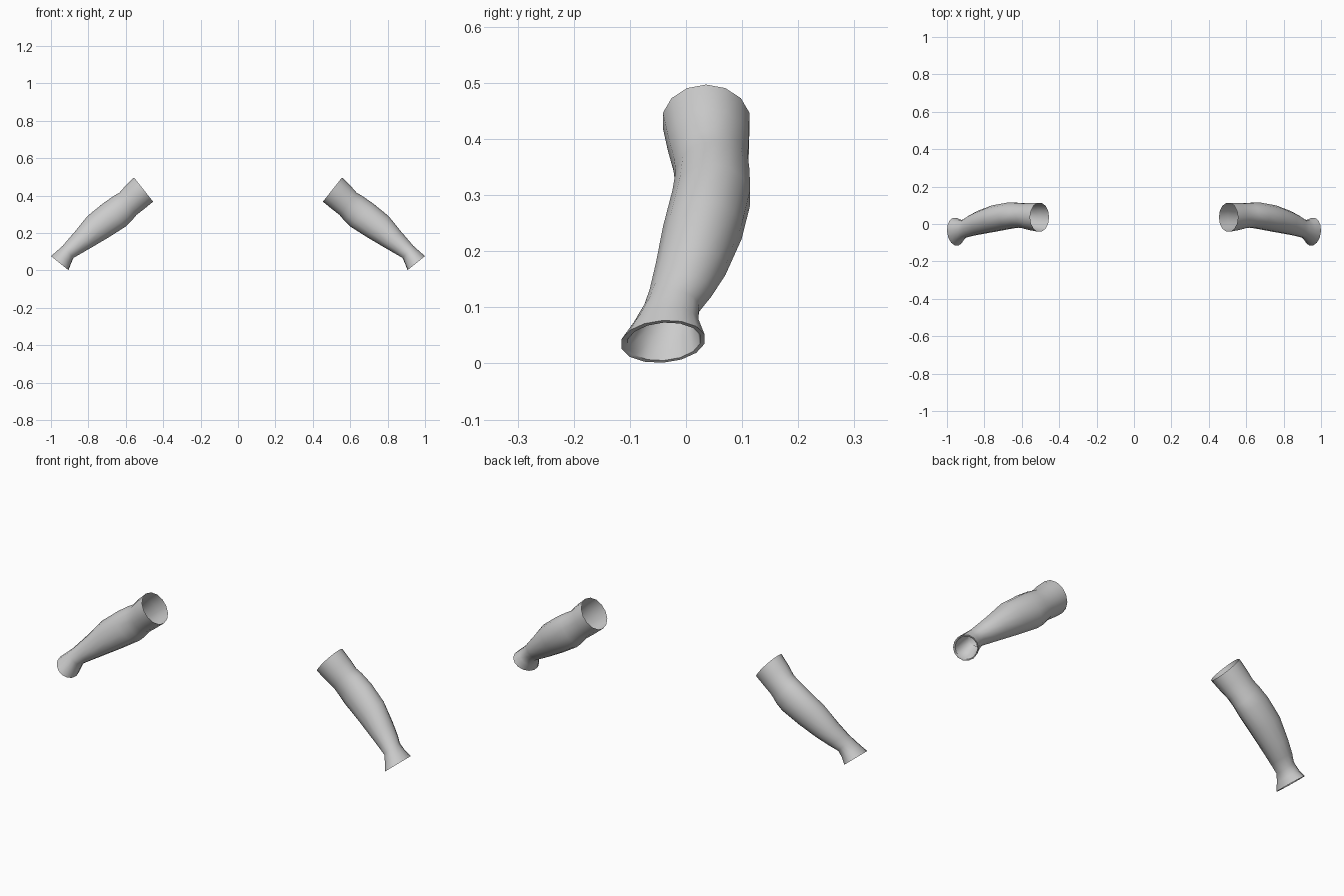
import bpy, bmesh, math

if "Cube" in bpy.data.objects:
    bpy.data.objects.remove(bpy.data.objects["Cube"])

SIDES = 14
# Cross-sections from upper arm to cuff:
# outer-edge x, z, inner-edge x, z, front y, back y, skew
SECTIONS = [
    (.556, .497, .454, .368, -.043, .115, 0),
    (.600, .455, .500, .330, -.034, .114, 0),
    (.634, .416, .543, .297, -.024, .112, 0),
    (.668, .396, .572, .262, -.020, .115, 0),
    (.725, .356, .602, .234, -.026, .116, 0),
    (.805, .291, .690, .178, -.042, .101, 0),
    (.872, .208, .778, .126, -.056, .072, 0),
    (.915, .158, .835, .093, -.066, .046, 0),
    (.938, .131, .880, .067, -.075, .024, 0),
    (.970, .103, .894, .034, -.094, .024, .06),
    (1.00, .077, .906, .001, -.117, .035, .12),
    # rolled cuff lip and lining
    (.993, .073, .910, .005, -.106, .027, .12),
    (.962, .103, .896, .043, -.087, .018, .06),
    (.932, .127, .882, .072, -.071, .020, 0),
]


def add_ring(bm, ox, oz, ix, iz, front, back, skew):
    ring = []
    for i in range(SIDES):
        a = 2 * math.pi * i / SIDES
        # skew tilts the ellipse slightly around the arm axis
        u, v = math.cos(a + skew), math.sin(a)
        ring.append(bm.verts.new((
            (ox + ix) / 2 + u * (ox - ix) / 2,
            (front + back) / 2 - v * (back - front) / 2,
            (oz + iz) / 2 + u * (oz - iz) / 2)))
    return ring


# Loft one open sleeve
bm = bmesh.new()
rings = [add_ring(bm, *s) for s in SECTIONS]
for a, b in zip(rings, rings[1:]):
    for i in range(SIDES):
        j = (i + 1) % SIDES
        bm.faces.new((a[i], b[i], b[j], a[j]))
bm.normal_update()
bm.faces.ensure_lookup_table()
# Make the sleeve face outwards
f = bm.faces[0]
top = SECTIONS[0]
c = f.calc_center_median()
out = ((c.x - (top[0] + top[2]) / 2) * f.normal.x + (c.y - .036) * f.normal.y
       + (c.z - (top[1] + top[3]) / 2) * f.normal.z)
if out < 0:
    bmesh.ops.reverse_faces(bm, faces=bm.faces[:])
mesh = bpy.data.meshes.new("sleeves")
bm.to_mesh(mesh)
bm.free()

sleeves = bpy.data.objects.new("sleeves", mesh)
bpy.context.collection.objects.link(sleeves)
bpy.context.view_layer.objects.active = sleeves
sleeves.select_set(True)
bpy.ops.object.shade_smooth_by_angle(angle=math.radians(60))

# Matching sleeve on the other side
mirror = sleeves.modifiers.new("mirror", 'MIRROR')
mirror.use_axis[0] = True
mirror.use_mirror_merge = False
